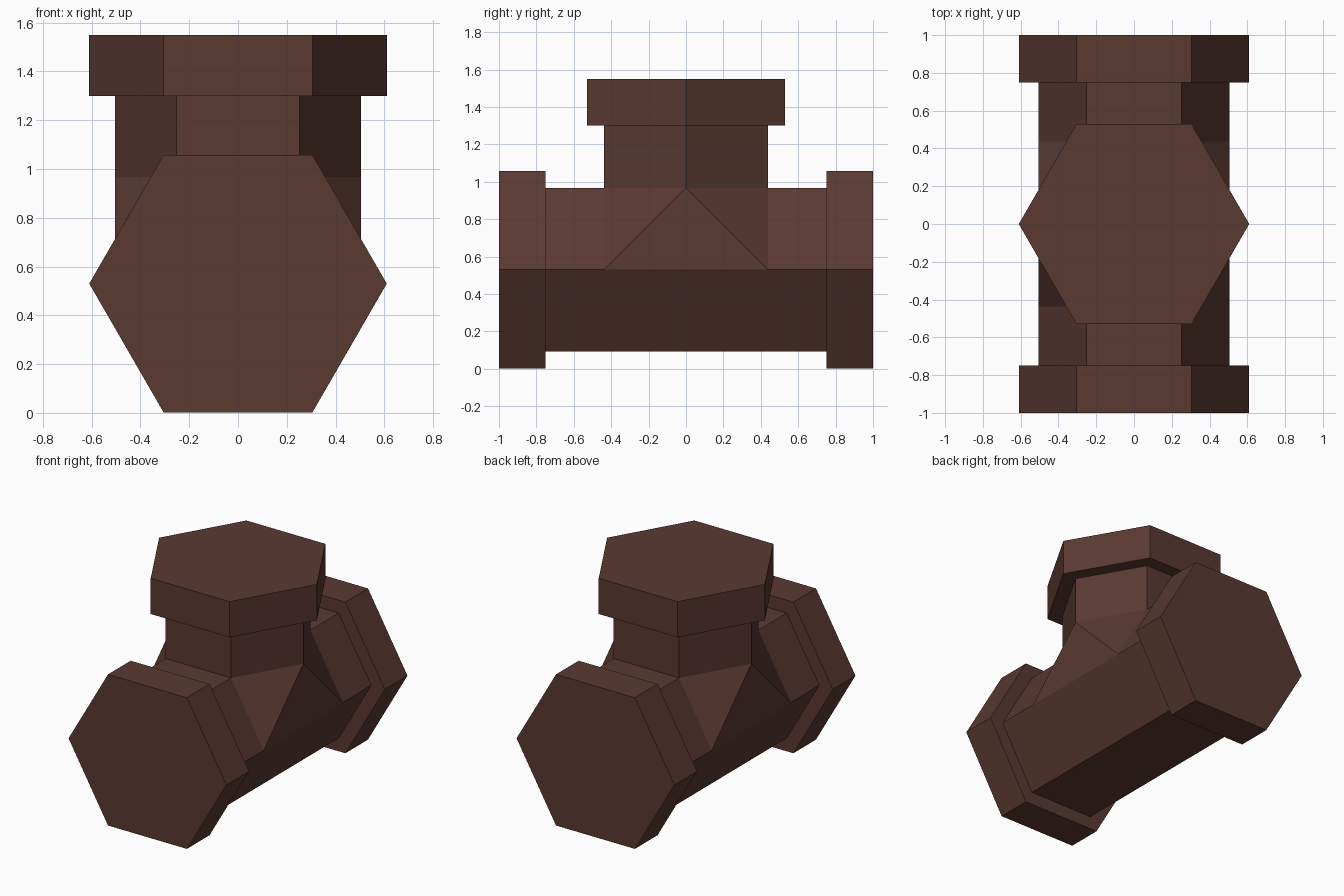
import bpy, bmesh, math
from mathutils import Vector

if "Cube" in bpy.data.objects:
    bpy.data.objects.remove(bpy.data.objects["Cube"])

R_PIPE, R_FLANGE = 0.505, 0.61
Z_AXIS = 0.53                       # height of the horizontal pipe's centre line
APO = R_PIPE * math.sqrt(3) / 2     # flat-to-centre distance of the pipe hexagon
Z_NECK = Z_AXIS + APO               # where the branch leaves the junction

brown = bpy.data.materials.new("dark_brown")
brown.diffuse_color = (0.102, 0.041, 0.031, 1)
brown.use_nodes = True
brown.node_tree.nodes["Principled BSDF"].inputs["Base Color"].default_value = brown.diffuse_color


def ring(bm, axis, r, t):
    """Hexagon with corners on +-x, across the run (y) or the branch (z)."""
    verts = []
    for i in range(6):
        a = i * math.pi / 3
        u, v = r * math.cos(a), r * math.sin(a)
        verts.append(bm.verts.new((u, t, Z_AXIS + v) if axis == "y" else (u, v, t)))
    return verts


def prism(bm, axis, r, t0, t1, caps=True):
    a, b = ring(bm, axis, r, t0), ring(bm, axis, r, t1)
    for i in range(6):
        j = (i + 1) % 6
        bm.faces.new((a[i], a[j], b[j], b[i]))
    if caps:
        bm.faces.new(a)
        bm.faces.new(b)


def finish(bm, name):
    bmesh.ops.remove_doubles(bm, verts=bm.verts, dist=1e-4)
    bmesh.ops.recalc_face_normals(bm, faces=bm.faces)
    me = bpy.data.meshes.new(name)
    bm.to_mesh(me)
    bm.free()
    me.materials.append(brown)
    bpy.context.collection.objects.link(bpy.data.objects.new(name, me))


# Tee body: the junction is the hull of its three hexagonal openings
bm = bmesh.new()
points = ring(bm, "y", R_PIPE, -APO) + ring(bm, "y", R_PIPE, APO) + ring(bm, "z", R_PIPE, Z_NECK)
bmesh.ops.remove_doubles(bm, verts=points, dist=1e-4)
bmesh.ops.convex_hull(bm, input=bm.verts[:])
bm.normal_update()
# Open the three mouths, then attach the arms and the neck
mouths = [f for f in bm.faces if abs(f.normal.y) > 0.99 or f.normal.z > 0.99]
bmesh.ops.delete(bm, geom=mouths, context="FACES")
bmesh.ops.dissolve_limit(bm, angle_limit=0.01, verts=bm.verts[:], edges=bm.edges[:])
for s in (-1, 1):
    prism(bm, "y", R_PIPE, s * APO, s * 0.75, caps=False)
prism(bm, "z", R_PIPE, Z_NECK, 1.30, caps=False)
finish(bm, "tee_pipe_body")

# Flange caps on all three ends
for name, axis, t0, t1 in (("front_flange", "y", -1.0, -0.75),
                           ("back_flange", "y", 0.75, 1.0),
                           ("top_flange", "z", 1.30, 1.55)):
    bm = bmesh.new()
    prism(bm, axis, R_FLANGE, t0, t1)
    finish(bm, name)
